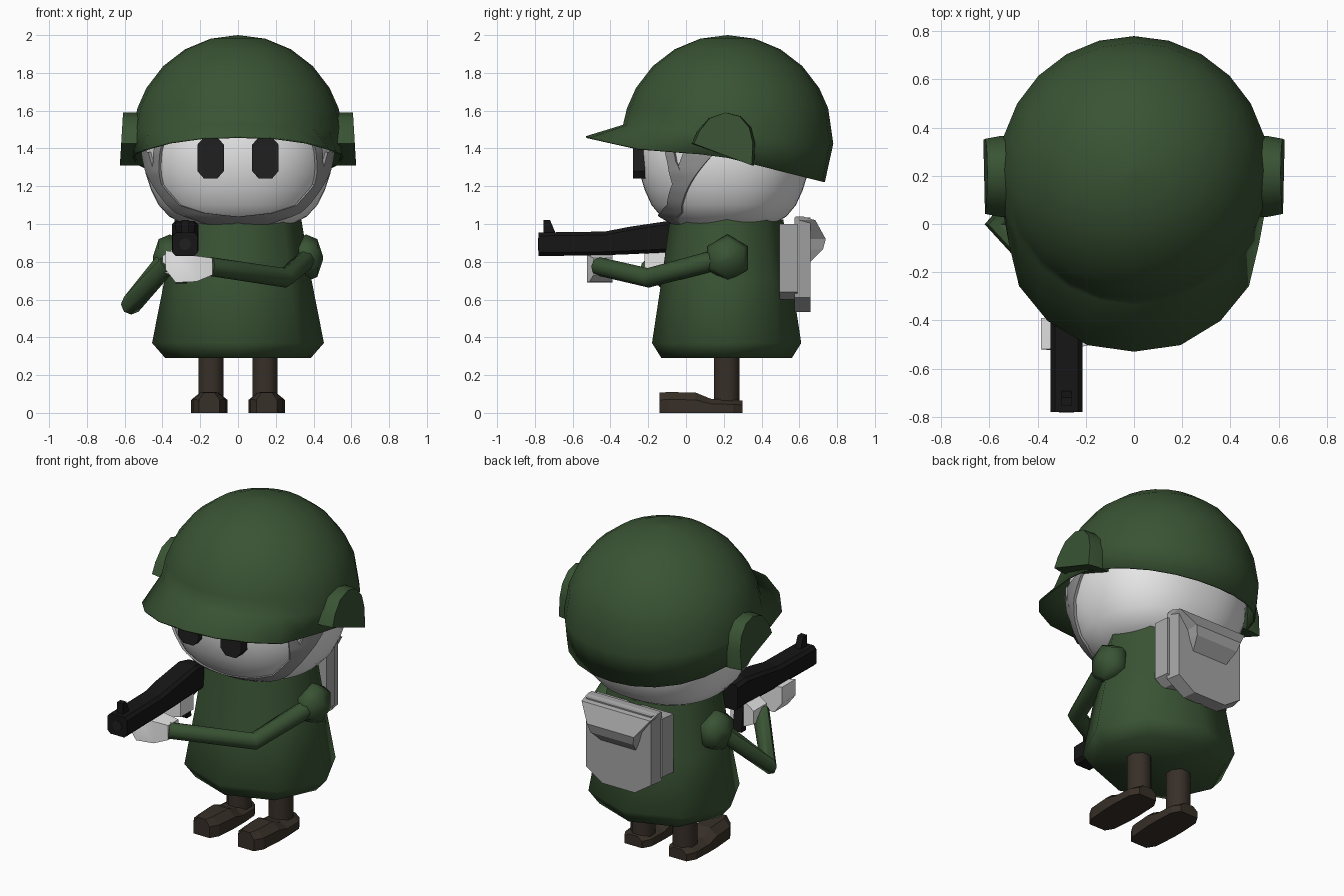
import bpy, bmesh, math
from mathutils import Vector as V

if "Cube" in bpy.data.objects:
    bpy.data.objects.remove(bpy.data.objects["Cube"])


def mat(name, r, g, b):
    m = bpy.data.materials.new(name)
    m.diffuse_color = (r, g, b, 1)
    m.use_nodes = True
    m.node_tree.nodes["Principled BSDF"].inputs["Base Color"].default_value = m.diffuse_color
    return m


GREEN = mat("army_green", .041, .087, .034)
WHITE = mat("white", .86, .86, .86)
GREY = mat("pack_grey", .38, .38, .38)
STRAP = mat("strap_grey", .30, .30, .30)
DARK = mat("eye_black", .014, .014, .014)
GUN = mat("gun_black", .008, .008, .008)
BROWN = mat("boot_brown", .039, .029, .021)


def finish(name, bm, m, smooth=None):
    bmesh.ops.remove_doubles(bm, verts=bm.verts, dist=1e-5)
    bmesh.ops.recalc_face_normals(bm, faces=bm.faces)
    me = bpy.data.meshes.new(name)
    bm.to_mesh(me)
    bm.free()
    me.materials.append(m)
    o = bpy.data.objects.new(name, me)
    bpy.context.collection.objects.link(o)
    if smooth:
        bpy.ops.object.select_all(action='DESELECT')
        o.select_set(True)
        bpy.context.view_layer.objects.active = o
        bpy.ops.object.shade_smooth_by_angle(angle=math.radians(smooth))
    return o


def loft(name, rings, m, smooth=None, caps=(True, True), closed=True):
    """Skin a list of equal-length point rings."""
    bm = bmesh.new()
    rs = [[bm.verts.new(p) for p in r] for r in rings]
    n = len(rs[0])
    for a, b in zip(rs, rs[1:]):
        for i in range(n if closed else n - 1):
            j = (i + 1) % n
            bm.faces.new((a[i], a[j], b[j], b[i]))
    if caps[0]:
        bm.faces.new(rs[0])
    if caps[1]:
        bm.faces.new(rs[-1])
    return finish(name, bm, m, smooth)


def hull(name, pts, m, smooth=None):
    bm = bmesh.new()
    for p in pts:
        bm.verts.new(p)
    bmesh.ops.convex_hull(bm, input=bm.verts)
    return finish(name, bm, m, smooth)


def oval(z, rx, ry, n, cy, cx=0, off=0):
    return [(cx + rx * math.sin(2 * math.pi * (i + off) / n),
             cy - ry * math.cos(2 * math.pi * (i + off) / n), z) for i in range(n)]


def interp(tab, t):
    for (a, u), (b, w) in zip(tab, tab[1:]):
        if t <= b:
            return u + (w - u) * max(0, (t - a) / (b - a))
    return tab[-1][1]


def tube(name, path, r, m, n=8):
    path = [V(p) for p in path]
    rings = []
    for i, p in enumerate(path):
        t = V()
        if i:
            t += (p - path[i - 1]).normalized()
        if i < len(path) - 1:
            t += (path[i + 1] - p).normalized()
        t.normalize()
        u = t.cross(V((0, 0, 1))).normalized()
        w = t.cross(u)
        rings.append([p + r[i] * (u * math.cos(k * math.tau / n) + w * math.sin(k * math.tau / n))
                      for k in range(n)])
    return loft(name, rings, m, 50)


# helmet: dome rings, then a flared rim that forms the brim
EDGE_R = [.75, .748, .718, .675, .60, .567, .555, .55, .545, .54, .53, .52, .515]
EDGE_Z = [(-.53, 1.465), (-.25, 1.40), (.18, 1.36), (.74, 1.22)]
CY, CZ, R = .22, 1.44, .56
rings = []
for el in (89.9, 75, 60, 45, 30, 18):
    e = math.radians(el)
    rings.append(oval(CZ + R * math.sin(e), R * math.cos(e), R * math.cos(e), 24, CY))
mid, rim = [], []
for i in range(24):
    a = math.tau * i / 24
    s, c = math.sin(a), math.cos(a)
    z = 1.475 + .05 * c
    r = math.sqrt(R * R - (z - CZ) ** 2)
    mid.append((r * s, CY - r * c, z))
    r = EDGE_R[min(i, 24 - i)]
    rim.append((r * s, CY - r * c, interp(EDGE_Z, CY - r * c)))
helmet = loft("helmet", rings + [mid, rim], GREEN, 85, (True, False))
sol = helmet.modifiers.new("thickness", 'SOLIDIFY')
sol.thickness, sol.offset = .01, -1

# head: slightly squared ovals
HEAD = [(.97, .3), (1.0, .58), (1.04, .73), (1.10, .84), (1.18, .92), (1.27, .98),
        (1.38, 1.0), (1.5, .97), (1.62, .88), (1.75, .6)]


def on_head(az, z, k=1.0):
    a, r = math.radians(az), interp(HEAD, z)
    s, c = math.sin(a), math.cos(a)
    sq = lambda v: math.copysign(abs(v) ** .87, v)
    return ((.5 * r + k - 1) * sq(s), .2 - (.455 * r + k - 1) * sq(c), z)


loft("head", [[on_head(i * 7.5, z) for i in range(48)] for z, k in HEAD], WHITE, 60)


# chin strap with a forked upper end, finely wrapped on the head
def wrap(name, upper, lower):
    """Thin band on the head between two (azimuth, height) polylines."""
    rows = []
    n = len(upper) - 1
    for i in range(n * 6 + 1):
        k, f = min(i // 6, n - 1), i / 6 - min(i // 6, n - 1)
        u, l = (V(p[k]).lerp(V(p[k + 1]), f) for p in (upper, lower))
        pts = [u.lerp(l, j / 4) for j in range(5)]
        rows.append([on_head(p.x, p.y, .99) for p in pts[:1]] + [on_head(p.x, p.y, 1.014) for p in pts]
                    + [on_head(p.x, p.y, .99) for p in pts[-1:]])
    loft(name, rows, STRAP, 40, (False, False), False)


UP = [(0, 1.04), (25, 1.06), (43, 1.10), (58, 1.24), (66, 1.38)]
LOW = [(0, .985), (30, .995), (55, 1.06), (70, 1.22), (88, 1.40)]
flip = lambda t: [(-a, z) for a, z in t[:0:-1]]
wrap("chin_strap", flip(UP) + UP, flip(LOW) + LOW)
for s, side in ((1, "left"), (-1, "right")):
    wrap(side + "_strap_fork", [(s * 50, 1.42), (s * 53, 1.32), (s * 55, 1.20)],
         [(s * 58, 1.42), (s * 60, 1.33), (s * 66, 1.24)])

    # eyes: tall chamfered plates
    eye = [(x * .07, 1.35 + z) for x, z in ((-.5, -.11), (.5, -.11), (1, -.07), (1, .07),
                                            (.5, .11), (-.5, .11), (-1, .07), (-1, -.07))]
    loft(side + "_eye", [[(s * .145 + x, y, z) for x, z in eye] for y in (-.28, -.2)], DARK)

    # ear guards: half discs with a sloping lower edge
    pad = [(.03, 1.425), (.06, 1.49), (.12, 1.56), (.21, 1.59), (.29, 1.57), (.345, 1.51),
           (.365, 1.43), (.36, 1.31)]
    loft(side + "_ear_guard",
         [[(s * (x + (1.45 - z) * .06), .2 + (y - .2) * k, z) for y, z in pad]
          for x, k in ((.48, 1), (.555, 1), (.617, .93))], GREEN, 35)

    # shoulders
    prof = [(-.12, .01), (-.07, .09), (0, .125), (.06, .10), (.09, .01)]
    loft(side + "_shoulder",
         [[(s * (.36 + d), .22 + r * math.sin(k * math.tau / 6), .82 + r * math.cos(k * math.tau / 6))
           for k in range(6)] for d, r in prof], GREEN, 70)

    # legs and boots
    loft(side + "_leg", [oval(z, .072, .073, 8, .215, s * .143, .5) for z in (.04, .34)], BROWN, 50)
    sect = [(.30, .06, .065), (.25, .09, .07), (.13, .096, .075), (.05, .096, .108),
            (-.09, .085, .11), (-.14, .055, .108)]
    loft(side + "_boot", [[(s * .152 + x * w, y, z) for x, z in
                           ((-1, 0), (1, 0), (1, h * .64), (.5, h), (-.5, h), (-1, h * .64))]
                          for y, w, h in sect], BROWN)

# coat
COAT = [(.29, .385, .345), (.37, .455, .395), (.70, .39, .345), (1.025, .335, .30)]
loft("coat", [oval(z, rx, ry, 8, .215) for z, rx, ry in COAT], GREEN, 60)

# arms and hands
tube("left_arm", [(.37, .2, .82), (.25, -.2, .715), (-.15, -.46, .775)], (.055, .052, .05), GREEN)
tube("right_arm", [(-.37, .2, .82), (-.565, -.0, .575), (-.37, -.2, .79)], (.055, .055, .05), GREEN)
hull("left_hand", [(x, y, z) for x, lo, hi, y0 in ((-.135, .73, .82, -.49), (-.22, .695, .83, -.51),
                                                   (-.33, .69, .835, -.525), (-.385, .76, .86, -.52))
                   for y in (y0, -.39) for z in (lo, hi)], WHITE, 40)
hull("right_hand", [(x, y, z) for x, lo, hi in ((-.40, .75, .83), (-.34, .72, .87), (-.24, .74, .85))
                    for y in (-.22, -.09) for z in (lo, hi)], WHITE, 40)

# rifle: chamfered cross-sections along the length (y, low, high, half width)
GX = -.28


def gun_ring(y, lo, hi, w):
    c = .018
    return [(GX + x, y, z) for x, z in ((-w + c, lo), (w - c, lo), (w, lo + c), (w, hi - c),
                                        (w - c, hi), (-w + c, hi), (-w, hi - c), (-w, lo + c))]


loft("rifle_body", [gun_ring(*g) for g in ((-.78, .83, .955, .066), (-.43, .835, .96, .066),
                                           (-.30, .84, .985, .07), (-.10, .85, 1.015, .07),
                                           (-.02, .84, 1.0, .06))], GUN)
loft("rifle_muzzle", [[(GX + .032 * math.cos(k * math.tau / 8), y, .893 + .032 * math.sin(k * math.tau / 8))
                       for k in range(8)] for y in (-.783, -.77)], DARK)
loft("front_sight", [[(GX + x, y, z) for y, z in ((-.755, .95), (-.755, 1.022), (-.72, 1.022),
                                                  (-.69, .95))] for x in (-.02, .02)], GUN)
hull("rifle_grip", [(GX - .02 + x, y + d, z) for x in (-.03, .03) for y in (-.135, -.09)
                    for z, d in ((.685, .02), (.86, 0))], GUN)

# backpack: inner slab, chamfered outer pouch, flap


def plate(name, pts, y0, y1, k):
    loft(name, [[(x, y0, z) for x, z in pts], [(x * k, y1, z) for x, z in pts]], GREY)


plate("pack_back", [(-.2, .6), (.2, .6), (.26, .64), (.26, 1.0), (-.26, 1.0), (-.26, .64)],
      .495, .59, .96)
plate("pack_pouch", [(-.12, .535), (.12, .535), (.24, .61), (.24, 1.035), (-.24, 1.035),
                     (-.24, .61)], .575, .66, .93)
loft("pack_flap", [[(-w, .58, z), (w, .58, z), (w, y, z), (-w, y, z)] for z, y, w in
                   ((1.04, .62, .24), (1.02, .685, .235), (.92, .74, .16), (.865, .725, .145),
                    (.80, .66, .12))], GREY)
